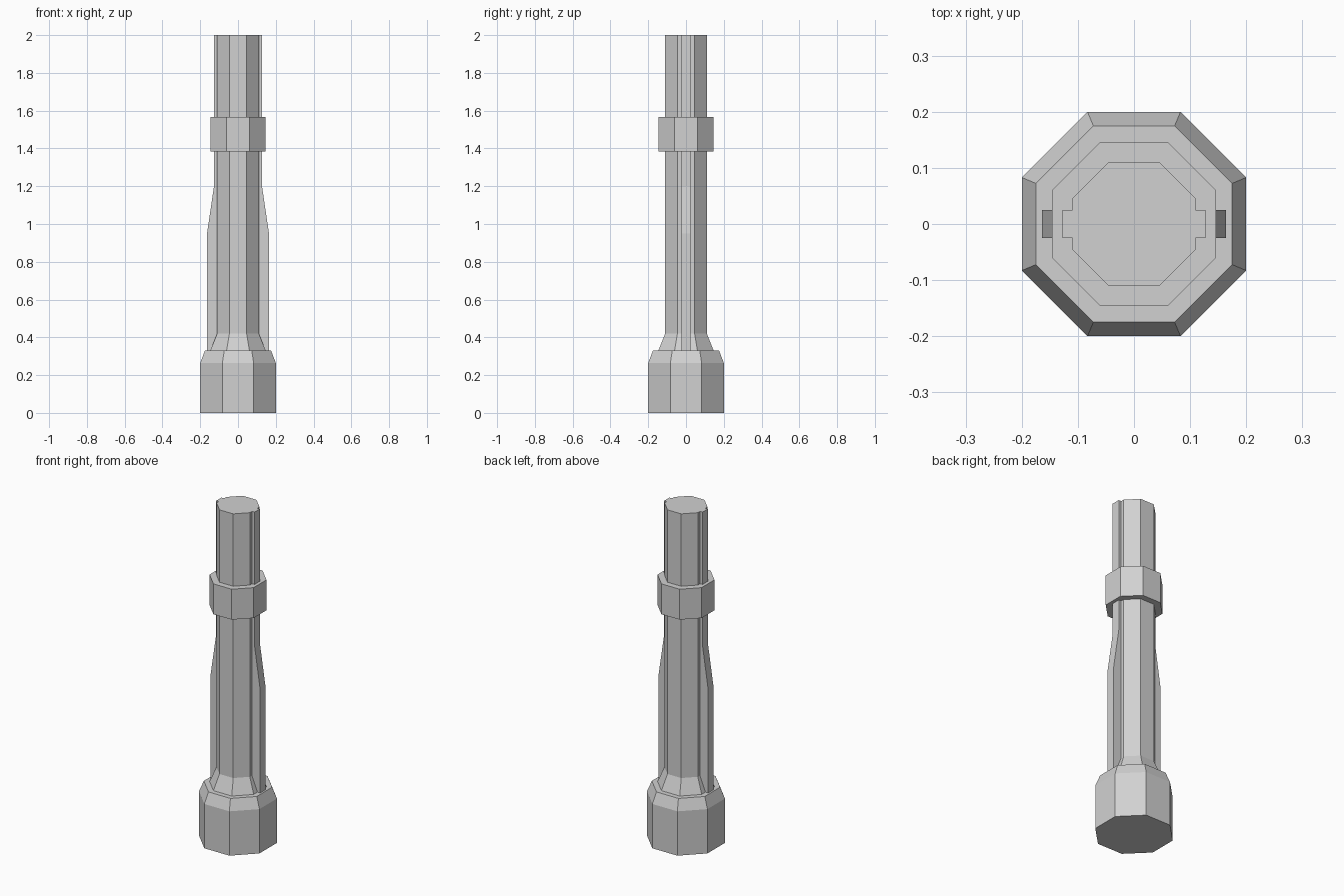
import bpy, bmesh, math

cube = bpy.data.objects.get("Cube")
if cube:
    bpy.data.objects.remove(cube, do_unlink=True)

stone = bpy.data.materials.new("light grey stone")
stone.use_nodes = True
grey = (0.64, 0.64, 0.64, 1)
stone.diffuse_color = grey
stone.node_tree.nodes["Principled BSDF"].inputs["Base Color"].default_value = grey


def finish(name, bm):
    bmesh.ops.recalc_face_normals(bm, faces=bm.faces)
    mesh = bpy.data.meshes.new(name)
    bm.to_mesh(mesh)
    bm.free()
    mesh.materials.append(stone)
    obj = bpy.data.objects.new(name, mesh)
    bpy.context.collection.objects.link(obj)


def octagon_stack(name, levels):
    """Closed eight-sided solid through (apothem, height) levels."""
    bm = bmesh.new()
    rings = []
    for apothem, z in levels:
        r = apothem / math.cos(math.pi / 8)
        angles = [math.pi / 8 + i * math.pi / 4 for i in range(8)]
        rings.append([bm.verts.new((r * math.cos(a), r * math.sin(a), z)) for a in angles])
    for low, high in zip(rings, rings[1:]):
        for i in range(8):
            j = (i + 1) % 8
            bm.faces.new((low[i], low[j], high[j], high[i]))
    bm.faces.new(rings[0])
    bm.faces.new(rings[-1])
    finish(name, bm)


def rib(name, side):
    """Tapered rib running up one side of the shaft."""
    profile = [(0.1, 0.33), (0.164, 0.33), (0.164, 0.95), (0.127, 1.2), (0.127, 2), (0.1, 2)]
    bm = bmesh.new()
    face = bm.faces.new([bm.verts.new((side * x, -0.025, z)) for x, z in profile])
    out = bmesh.ops.extrude_face_region(bm, geom=[face])
    moved = [v for v in out["geom"] if isinstance(v, bmesh.types.BMVert)]
    bmesh.ops.translate(bm, verts=moved, vec=(0, 0.05, 0))
    finish(name, bm)


# Foot with a chamfered shoulder
octagon_stack("base", [(0.2, 0), (0.2, 0.265), (0.175, 0.33)])
# Shaft flaring out where it meets the foot
octagon_stack("shaft", [(0.146, 0.33), (0.11, 0.42), (0.11, 2)])
# Band around the upper shaft
octagon_stack("collar", [(0.146, 1.385), (0.146, 1.567)])
# Ribs on both sides
rib("left_rib", 1)
rib("right_rib", -1)
